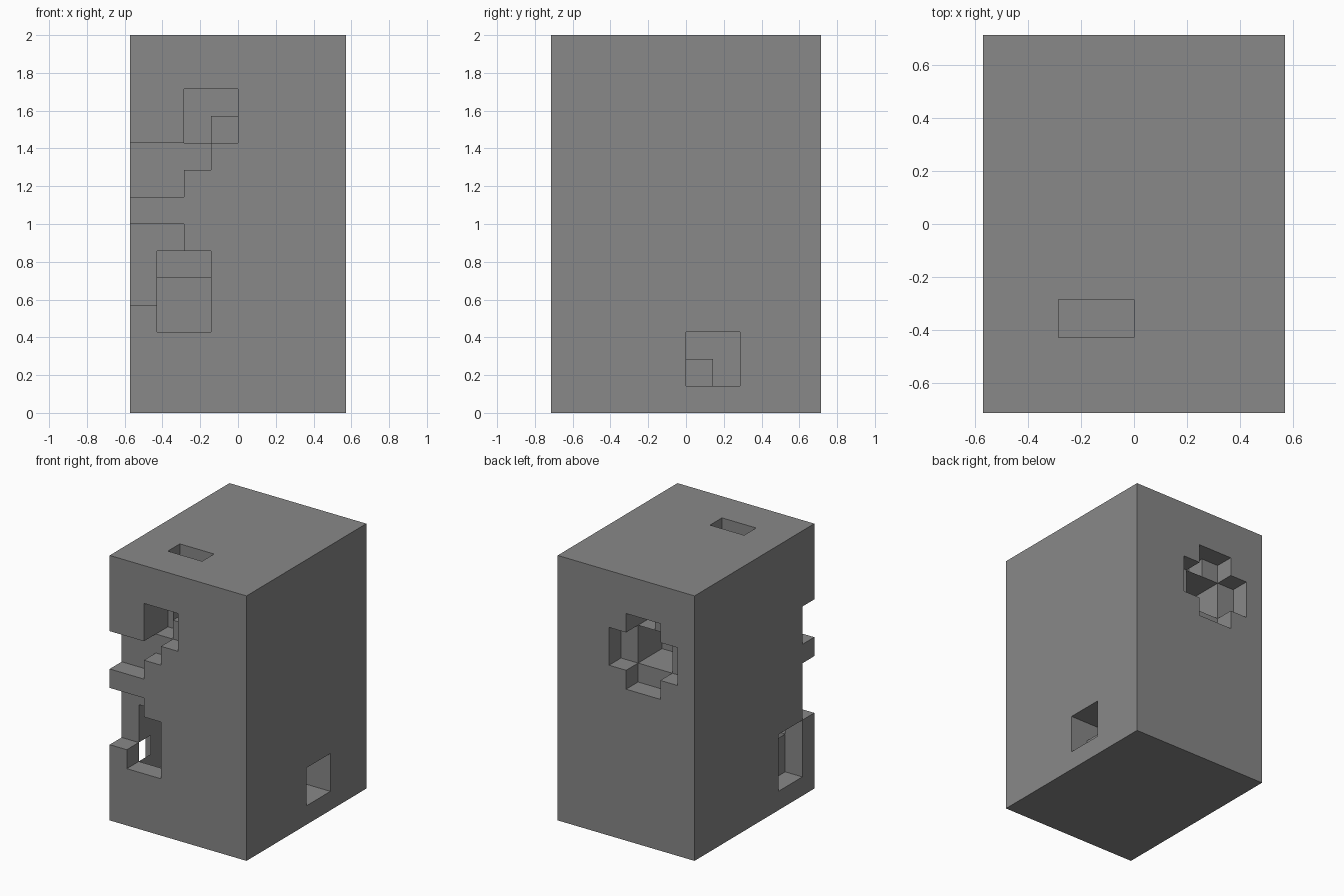
import bpy
from mathutils import Vector

U = 1 / 7                      # one grid cell
HALF = (4, 5)                  # half width and half depth in cells
TALL = 14
MARGIN = 0.5                   # cutters overshoot the outer faces

if "Cube" in bpy.data.objects:
    bpy.data.objects.remove(bpy.data.objects["Cube"], do_unlink=True)

grey = bpy.data.materials.new("stone grey")
grey.use_nodes = True
colour = (0.246, 0.246, 0.246, 1)
grey.diffuse_color = colour
grey.node_tree.nodes["Principled BSDF"].inputs["Base Color"].default_value = colour


def box(name, x, y, z):
    """Box given as cell ranges along each axis."""
    lo, hi = (Vector(c) * U for c in zip(x, y, z))
    bpy.ops.mesh.primitive_cube_add(size=1, location=(lo + hi) / 2)
    ob = bpy.context.object
    ob.name = name
    ob.scale = hi - lo
    bpy.ops.object.transform_apply(location=True, rotation=False, scale=True)
    ob.data.materials.append(grey)
    return ob


def overshoot(span, low, high):
    a, b = span
    return (a - MARGIN if a == low else a, b + MARGIN if b == high else b)


block = box("block", (-HALF[0], HALF[0]), (-HALF[1], HALF[1]), (0, TALL))

CUTS = {
    # upper front stepped hollow
    "upper_notch": ((-4, -2), (-5, -4), (8, 10)),
    "upper_step": ((-2, -1), (-5, -4), (9, 10)),
    "upper_recess": ((-2, 0), (-5, -4), (10, 12)),
    "upper_recess_side": ((-2, -1), (-4, -3), (10, 12)),
    "upper_recess_top": ((-1, 0), (-4, -3), (11, 12)),
    # lower front tunnel that leaves through the side
    "lower_notch": ((-4, -2), (-5, -4), (4, 7)),
    "lower_recess": ((-3, -1), (-5, -3), (3, 6)),
    "tunnel_middle": ((-3, -1), (-4, -2), (2, 5)),
    "tunnel_exit": ((-4, -3), (-4, -2), (1, 4)),
    # slot in the top
    "top_slot": ((-2, 0), (-3, -2), (12, 14)),
    # side pocket with a corner block left standing
    "side_pocket": ((3, 4), (0, 2), (1, 3)),
    "side_pocket_top": ((2, 3), (0, 2), (2, 3)),
    "side_pocket_low": ((2, 3), (1, 2), (1, 2)),
    # cross shaped hollow in the back
    "back_cross_tall": ((-2, 0), (4, 5), (8, 12)),
    "back_cross_wide": ((-3, 1), (4, 5), (9, 11)),
    "back_core": ((-2, 0), (2, 4), (9, 11)),
    "back_core_top": ((-1, 0), (3, 4), (11, 12)),
}

cutters = []
for name, (x, y, z) in CUTS.items():
    cutter = box(name + "_cutter",
                 overshoot(x, -HALF[0], HALF[0]),
                 overshoot(y, -HALF[1], HALF[1]),
                 overshoot(z, 0, TALL))
    cutter.hide_render = True
    cutters.append(cutter)
    mod = block.modifiers.new(name, 'BOOLEAN')
    mod.operation = 'DIFFERENCE'
    mod.solver = 'EXACT'
    mod.object = cutter

# bake the carved block and drop the cutters
graph = bpy.context.evaluated_depsgraph_get()
carved = bpy.data.meshes.new_from_object(block.evaluated_get(graph))
block.modifiers.clear()
block.data = carved
for cutter in cutters:
    bpy.data.objects.remove(cutter, do_unlink=True)
carved.materials.clear()
carved.materials.append(grey)
for face in carved.polygons:
    face.material_index = 0
    face.use_smooth = False
